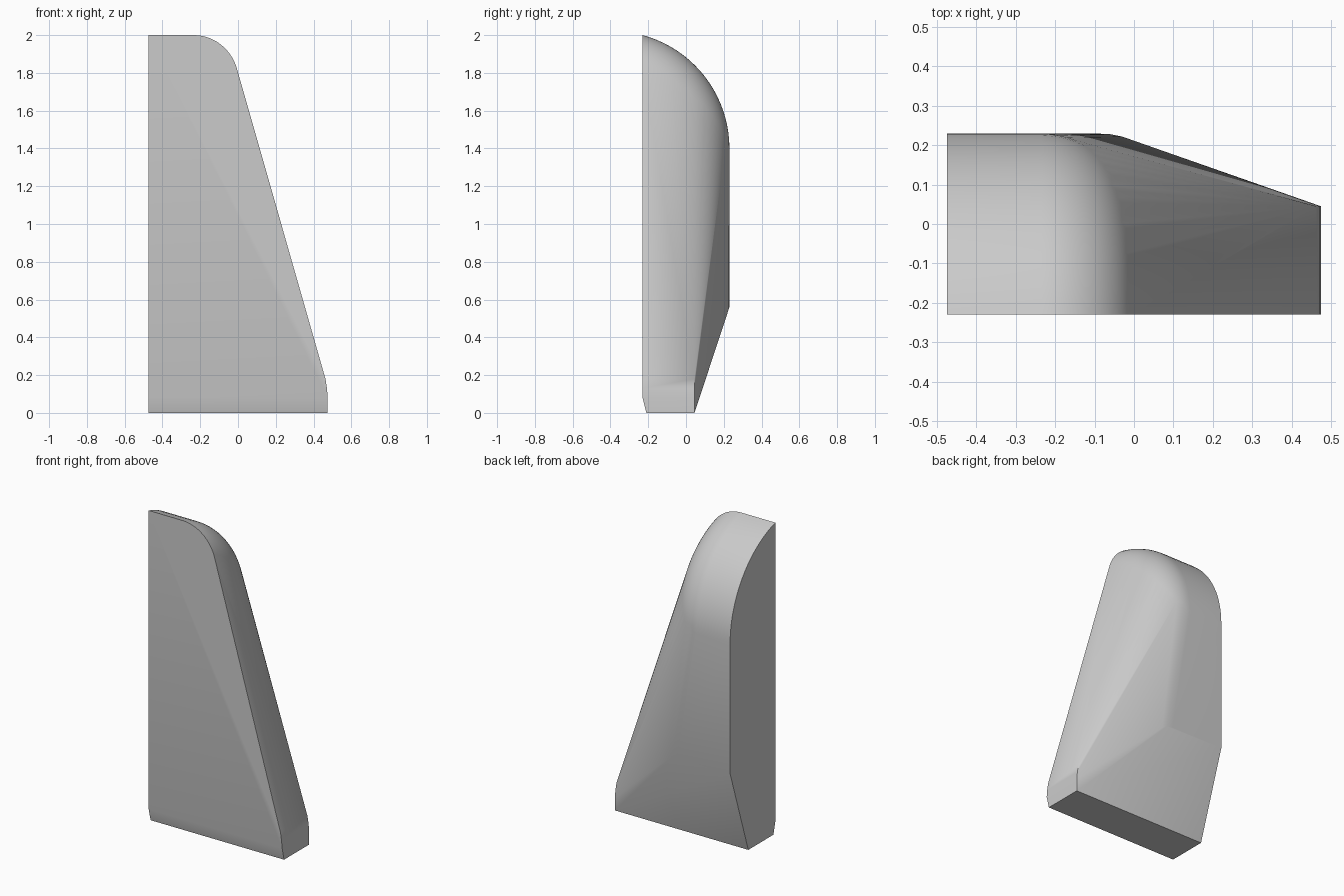
import bpy
import bmesh
from math import sin, cos, radians, sqrt, acos

if "Cube" in bpy.data.objects:
    bpy.data.objects.remove(bpy.data.objects["Cube"])

# Main dimensions
LEFT, RIGHT = -0.475, 0.475
FRONT, BACK = -0.23, 0.23
HEEL = 0.045                    # back edge of the foot
SHOULDER, TOP = 1.4, 2.0        # where the back starts to curve, and the tip
REAR_Z = 0.56                   # top of the sloping lower back
CORNER = 0.24                   # radius of the rounded upper corner
CORNER_X = -0.235

# Radius and centre of the curved back
depth, rise = BACK - FRONT, TOP - SHOULDER
R = (depth ** 2 + rise ** 2) / (2 * depth)
CY = BACK - R


def back_arc(x, inset, steps=20):
    """Curved upper back at one x, pulled in by inset, ending on the front face."""
    r = R - inset
    end = acos((FRONT - CY) / r)
    return [(x, CY + r * cos(end * i / steps), SHOULDER + r * sin(end * i / steps))
            for i in range(steps + 1)]


points = []

# Curved top with its rounded corner
points += back_arc(LEFT, 0)
for i in range(15):
    a = radians(74 * i / 14)
    points += back_arc(CORNER_X + CORNER * sin(a), CORNER * (1 - cos(a)))

# Foot and chamfered front toe
for x in (LEFT, RIGHT):
    points += [(x, FRONT + 0.02, 0), (x, HEEL, 0), (x, FRONT, 0.08)]

# Softened lower end of the slanted side
for x, z in ((RIGHT, 0.08), (0.471, 0.13), (0.463, 0.18)):
    points += [(x, FRONT, z), (x, HEEL, z)]

# Lower back ridge with its rounded end
points.append((LEFT, BACK, REAR_Z))
for x, y in ((-0.1, BACK), (-0.06, 0.228), (-0.03, 0.222)):
    points.append((x, y, REAR_Z * (y - HEEL) / (BACK - HEEL)))

# Skin the outline points with a convex shell
bm = bmesh.new()
for p in points:
    bm.verts.new(p)
bmesh.ops.remove_doubles(bm, verts=bm.verts, dist=0.0005)
hull = bmesh.ops.convex_hull(bm, input=bm.verts)
loose = {v for v in hull["geom_interior"] + hull["geom_unused"]
         if isinstance(v, bmesh.types.BMVert)}
bmesh.ops.delete(bm, geom=list(loose), context="VERTS")
bmesh.ops.dissolve_limit(bm, angle_limit=radians(0.5), verts=bm.verts, edges=bm.edges)
bmesh.ops.recalc_face_normals(bm, faces=bm.faces)
mesh = bpy.data.meshes.new("wedge_body")
bm.to_mesh(mesh)
bm.free()

body = bpy.data.objects.new("wedge_body", mesh)
bpy.context.collection.objects.link(body)

# Plain grey material
grey = bpy.data.materials.new("light_grey")
grey.use_nodes = True
colour = (0.6, 0.6, 0.6, 1)
grey.diffuse_color = colour
grey.node_tree.nodes["Principled BSDF"].inputs["Base Color"].default_value = colour
mesh.materials.append(grey)

# Smooth curves, sharp rims
bpy.ops.object.select_all(action="DESELECT")
body.select_set(True)
bpy.context.view_layer.objects.active = body
bpy.ops.object.shade_smooth_by_angle(angle=radians(30))
